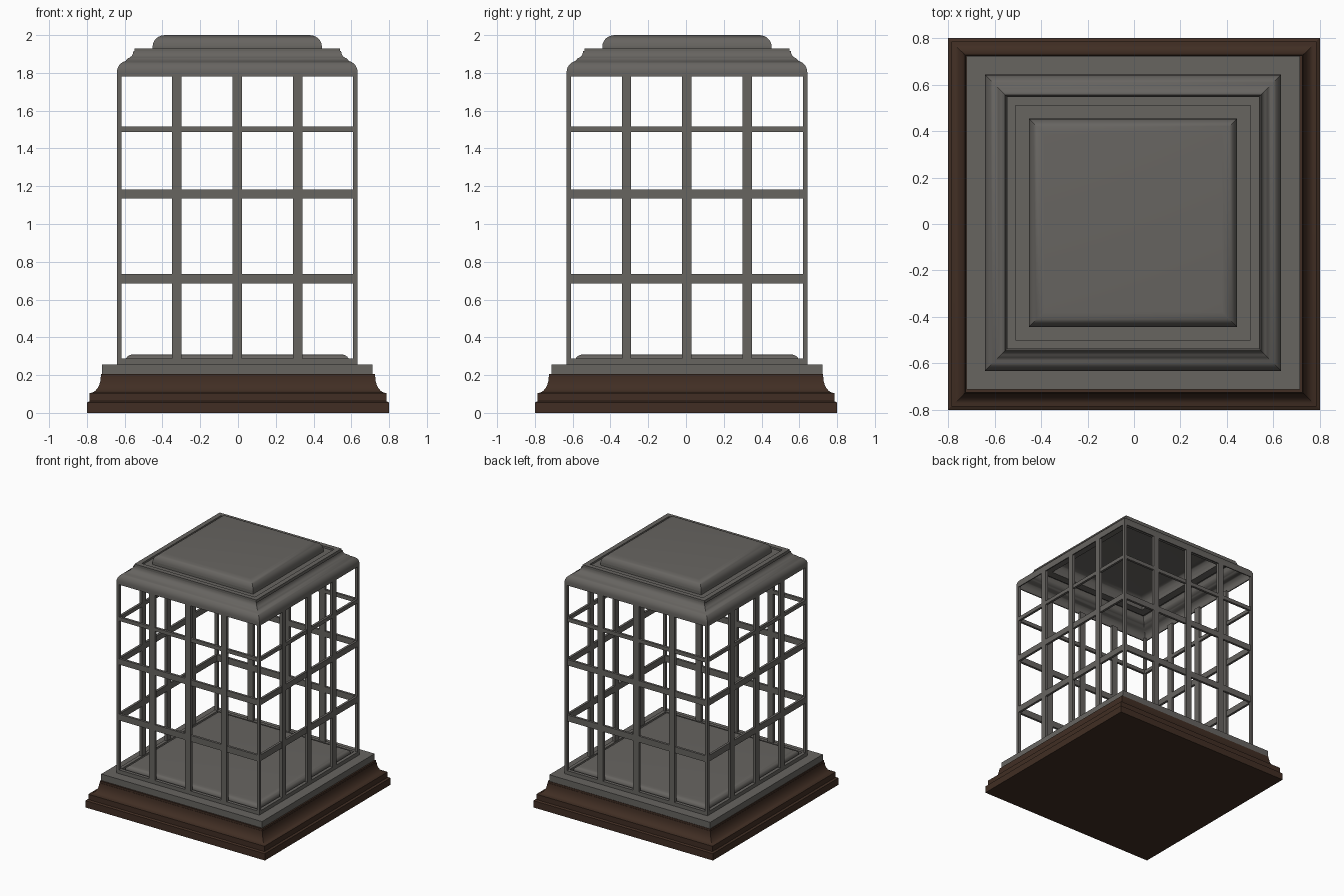
import bpy, bmesh, math

if "Cube" in bpy.data.objects:
    bpy.data.objects.remove(bpy.data.objects["Cube"])

CX, CY = -0.004, 0.005   # slight offset of the metalwork over the base


def material(name, rgb):
    m = bpy.data.materials.new(name)
    m.diffuse_color = (*rgb, 1)
    m.use_nodes = True
    m.node_tree.nodes["Principled BSDF"].inputs["Base Color"].default_value = m.diffuse_color
    return m


METAL = material("dark_grey_metal", (0.135, 0.128, 0.118))
WOOD = material("dark_brown_wood", (0.052, 0.027, 0.017))


def finish(name, bm, mat, loc=(CX, CY, 0)):
    bmesh.ops.recalc_face_normals(bm, faces=bm.faces)
    me = bpy.data.meshes.new(name)
    bm.to_mesh(me)
    bm.free()
    me.materials.append(mat)
    ob = bpy.data.objects.new(name, me)
    ob.location = loc
    bpy.context.collection.objects.link(ob)
    bpy.ops.object.select_all(action='DESELECT')
    ob.select_set(True)
    bpy.context.view_layer.objects.active = ob
    bpy.ops.object.shade_smooth_by_angle(angle=math.radians(30))
    return ob


def square_sweep(name, profile, mat, loop=False, **kw):
    """Sweep (half width, height) points round a square; cap ends or close the loop."""
    bm = bmesh.new()
    rings = [[bm.verts.new((sx * r, sy * r, z)) for sx, sy in ((-1, -1), (1, -1), (1, 1), (-1, 1))]
             for r, z in profile]
    pairs = list(zip(rings, rings[1:]))
    if loop:
        pairs.append((rings[-1], rings[0]))
    for a, b in pairs:
        for i in range(4):
            j = (i + 1) % 4
            bm.faces.new((a[i], a[j], b[j], b[i]))
    if not loop:
        bm.faces.new(rings[0])
        bm.faces.new(rings[-1])
    return finish(name, bm, mat, **kw)


def arc(cr, cz, rr, rz, a0, a1, n=6):
    """Elliptical arc of profile points, angles in degrees."""
    angs = [math.radians(a0 + (a1 - a0) * i / n) for i in range(n + 1)]
    return [(cr + rr * math.cos(a), cz + rz * math.sin(a)) for a in angs]


def bars(name, boxes):
    """Boxes (x0, x1, y0, y1, z0, z1) for one side, repeated on all four sides."""
    bm = bmesh.new()
    for k in range(4):
        c, s = ((1, 0), (0, 1), (-1, 0), (0, -1))[k]
        for x0, x1, y0, y1, z0, z1 in boxes:
            vs = bmesh.ops.create_cube(bm, size=1)["verts"]
            for v in vs:
                x = x1 if v.co.x > 0 else x0
                y = y1 if v.co.y > 0 else y0
                z = z1 if v.co.z > 0 else z0
                v.co = (c * x - s * y, s * x + c * y, z)
    return finish(name, bm, METAL)


# Moulded wooden base
square_sweep("wooden_base",
             [(0.80, 0), (0.80, 0.055), (0.785, 0.062), (0.785, 0.095)]
             + arc(0.785, 0.19, 0.058, 0.085, 270, 180) + [(0.725, 0.19), (0.725, 0.205)],
             WOOD, loc=(0, 0, 0))

# Metal plinth, floor rail and raised floor panel
square_sweep("plinth", [(0.717, 0.20), (0.717, 0.257)], METAL)
square_sweep("floor_rail", [(0.637, 0.25), (0.637, 0.287), (0.61, 0.287), (0.61, 0.25)], METAL, loop=True)
square_sweep("floor_panel", [(0.59, 0.25), (0.59, 0.282)] + arc(0.545, 0.282, 0.045, 0.028, 0, 90), METAL)

# Cage bars
D0, D1 = -0.637, -0.614
bars("corner_posts", [(-0.637, -0.614, D0, D1, 0.27, 1.80)])
bars("vertical_bars", [(x - 0.025, x + 0.025, D0, D1, 0.27, 1.79) for x in (-0.32, 0, 0.32)])
bars("horizontal_bars", [(-0.62, 0.62, D0 + 0.002, D1 - 0.002, a, b)
                         for a, b in ((0.685, 0.735), (1.135, 1.182), (1.487, 1.517))])

# Hollow roof: curved eave, upper rim, recess and domed centre panel
square_sweep("roof",
             [(0.637, 1.78)] + arc(0.575, 1.805, 0.062, 0.06, 0, 75)
             + arc(0.59, 1.915, 0.04, 0.04, 255, 180, 4)
             + [(0.543, 1.905), (0.543, 1.93), (0.505, 1.93), (0.505, 1.915), (0.448, 1.915),
                (0.448, 1.94)] + arc(0.383, 1.94, 0.065, 0.06, 0, 90),
             METAL).name = "roof_shell"
# Open the underside of the roof and give the shell thickness
roof = bpy.data.objects["roof_shell"]
bm = bmesh.new()
bm.from_mesh(roof.data)
low = [f for f in bm.faces if f.normal.z < -0.99 and f.calc_center_median().z < 1.79]
bmesh.ops.delete(bm, geom=low, context='FACES_ONLY')
bm.to_mesh(roof.data)
bm.free()
sol = roof.modifiers.new("thickness", 'SOLIDIFY')
sol.thickness = 0.012
sol.offset = -1
